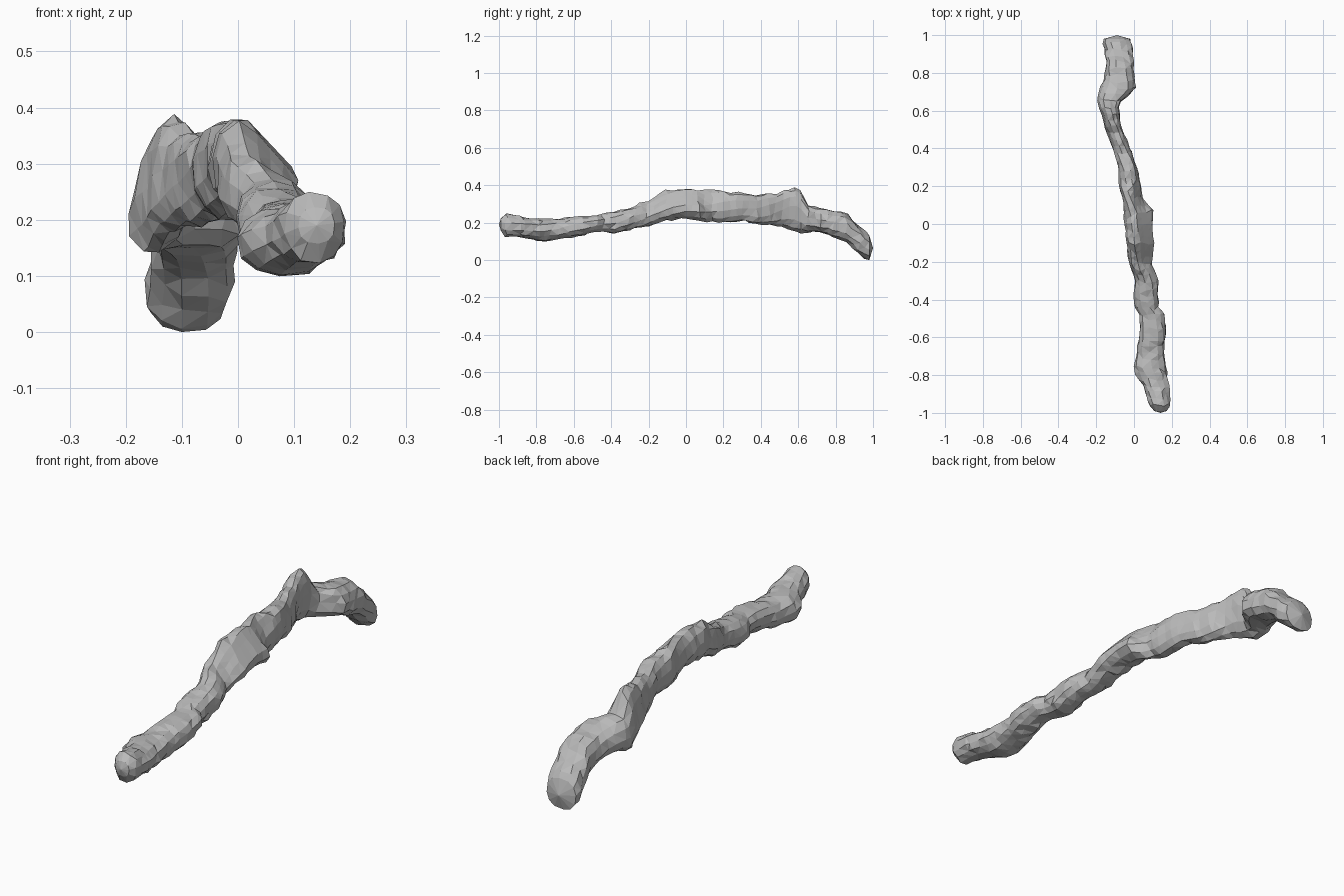
import bpy, bmesh, random
from math import cos, sin, pi, copysign

random.seed(4)
SIDES = 12          # facets around the branch
STEP = 0.034        # spacing of the faceted rings

old = bpy.data.objects.get("Cube")
if old:
    bpy.data.objects.remove(old)

# Outline stations in hundredths: y, x low, x high, z low, z high
STATIONS = [
    (-99, 9, 19, 14, 24), (-95, 8, 19, 12, 25), (-87, 5, 19, 12, 23),
    (-77, 0, 17, 10, 22), (-68, 1, 16, 11, 22), (-56, 3, 17, 13, 24),
    (-48, 3, 16, 15, 24), (-44, 0, 13, 15, 25), (-38, 0, 13, 14, 26),
    (-30, 0, 13, 16, 28), (-20, -3, 10, 18, 32), (-10, -4, 11, 21, 38),
    (0, -5, 11, 22, 39), (8, -5, 11, 21, 38), (12, -6, 5, 20, 39),
    (20, -8, 4, 20, 37), (30, -8, 2, 21, 36), (38, -11, -1, 19, 35),
    (48, -14, -5, 18, 36), (53, -16, -7, 17, 38), (61, -18, -8, 14, 39),
    (64, -20, -8, 14, 30), (70, -19, 1, 15, 28), (76, -16, 1, 13, 27),
    (86, -15, 0, 9, 25), (94, -16, -1, 2, 17), (98, -17, -1, -1, 14),
]


def outline(y):
    """Blend the two neighbouring stations at position y."""
    for a, b in zip(STATIONS, STATIONS[1:]):
        if a[0] <= y <= b[0]:
            t = (y - a[0]) / (b[0] - a[0])
            return [(p + (q - p) * t) / 100 for p, q in zip(a[1:], b[1:])]
    return [v / 100 for v in STATIONS[-1][1:]]


def soft(value):
    """Square the round section slightly."""
    return copysign(abs(value) ** 0.85, value)


def bump(y, centre, width):
    return max(0, 1 - abs(y - centre) / width)


def add_ring(bm, y, scale=1.0, rough=1.0):
    x0, x1, z0, z1 = outline(y * 100)
    cx, cz = (x0 + x1) / 2, (z0 + z1) / 2
    slant = 0.35 * bump(y, 0.56, 0.15)           # rear hump leans to the left
    limit = 1.5 - min(0.8, 1.6 * bump(y, -0.04, 0.3))
    ring = []
    for i in range(SIDES):
        a = 2 * pi * i / SIDES + y * 1.5         # grain twists along the branch
        r = scale * (1 + rough * random.uniform(-0.09, 0.06))
        u, v = soft(cos(a)) * r, soft(sin(a + slant)) * r
        worn = max(0, u + v - limit) / 2         # flat worn face on the upper left
        x = cx + (u - worn) * (x1 - x0) / 2
        z = cz + (v - worn) * (z1 - z0) / 2
        wobble = rough * random.uniform(-0.3, 0.3) * STEP
        ring.append(bm.verts.new((x, y + wobble, max(0, z))))
    return ring


def build_branch():
    bm = bmesh.new()
    # Rounded front tip, long faceted body, blunt back tip
    rings = [add_ring(bm, -0.99, 0.65, 0)]
    count = int(1.92 / STEP)
    for i in range(count + 1):
        rings.append(add_ring(bm, -0.96 + 1.92 * i / count))
    rings.append(add_ring(bm, 0.98, 0.88, 0))
    for lower, upper in zip(rings, rings[1:]):
        for i in range(SIDES):
            j = (i + 1) % SIDES
            bm.faces.new((lower[i], lower[j], upper[j], upper[i]))
    for ring, tip_y in ((rings[0], -1), (rings[-1], 1)):
        tip = bm.verts.new((sum(v.co.x for v in ring) / SIDES, tip_y,
                            sum(v.co.z for v in ring) / SIDES))
        for i in range(SIDES):
            bm.faces.new((ring[i], ring[(i + 1) % SIDES], tip))
    bmesh.ops.triangulate(bm, faces=bm.faces[:])
    bmesh.ops.recalc_face_normals(bm, faces=bm.faces[:])

    mesh = bpy.data.meshes.new("branch")
    bm.to_mesh(mesh)
    bm.free()
    obj = bpy.data.objects.new("branch", mesh)
    bpy.context.collection.objects.link(obj)
    return obj


def make_material(name, colour):
    mat = bpy.data.materials.new(name)
    mat.use_nodes = True
    mat.diffuse_color = colour
    mat.node_tree.nodes["Principled BSDF"].inputs["Base Color"].default_value = colour
    return mat


branch = build_branch()
branch.data.materials.append(make_material("grey bark", (0.5, 0.5, 0.5, 1)))
